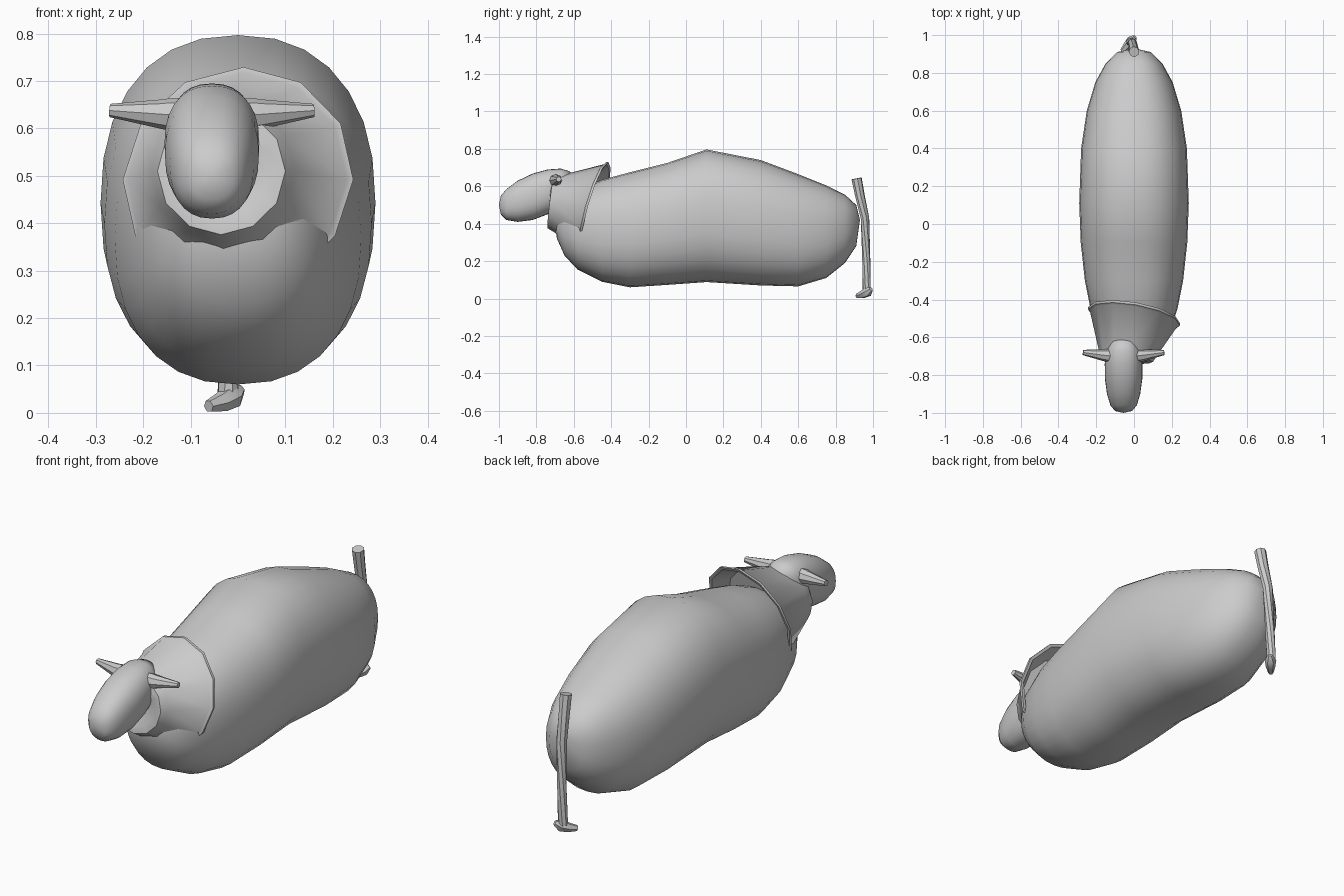
import bpy, bmesh
from math import cos, sin, pi, radians
from mathutils import Vector, Matrix

cube = bpy.data.objects.get("Cube")
if cube:
    bpy.data.objects.remove(cube)

grey = bpy.data.materials.new("plain grey")
grey.use_nodes = True
tone = (0.6, 0.6, 0.6, 1)
grey.diffuse_color = tone
grey.node_tree.nodes["Principled BSDF"].inputs["Base Color"].default_value = tone


def loft(name, rings, angle=40):
    """Skin a list of rings; a ring of one point closes the end to a tip."""
    bm = bmesh.new()
    loops = [[bm.verts.new(p) for p in ring] for ring in rings]
    for a, b in zip(loops, loops[1:]):
        n = max(len(a), len(b))
        for i in range(n):
            j = (i + 1) % n
            if len(a) == 1:
                bm.faces.new((a[0], b[i], b[j]))
            elif len(b) == 1:
                bm.faces.new((a[i], a[j], b[0]))
            else:
                bm.faces.new((a[i], a[j], b[j], b[i]))
    for end in (loops[0], loops[-1]):
        if len(end) > 2:
            bm.faces.new(end)
    bmesh.ops.recalc_face_normals(bm, faces=bm.faces)
    mesh = bpy.data.meshes.new(name)
    bm.to_mesh(mesh)
    bm.free()
    mesh.materials.append(grey)
    obj = bpy.data.objects.new(name, mesh)
    bpy.context.collection.objects.link(obj)
    bpy.ops.object.select_all(action="DESELECT")
    obj.select_set(True)
    bpy.context.view_layer.objects.active = obj
    bpy.ops.object.shade_smooth_by_angle(angle=radians(angle))
    return obj


def power(v, e):
    return abs(v) ** e * (1 if v >= 0 else -1)


def upright_rings(sections, x=0, sides=28, roundness=2.0):
    """Sections of (y, bottom, top, half width); zero width makes a tip."""
    rings = []
    e = 2 / roundness
    for y, low, high, w in sections:
        mid, h = (low + high) / 2, (high - low) / 2
        count = sides if w else 1
        turn = [2 * pi * i / sides for i in range(count)]
        rings.append([(x + w * power(cos(t), e) if w else x, y,
                       mid + h * power(sin(t), e)) for t in turn])
    return rings


def tube(name, path, radii, sides=8):
    """Tapered tube through the points of a path."""
    pts = [Vector(p) for p in path]
    rings = []
    for i, (p, r) in enumerate(zip(pts, radii)):
        way = pts[min(i + 1, len(pts) - 1)] - pts[max(i - 1, 0)]
        q = way.to_track_quat("Z", "Y")
        rings.append([p + q @ Vector((r * cos(2 * pi * k / sides),
                                      r * sin(2 * pi * k / sides), 0))
                      for k in range(sides)])
    return loft(name, rings)


# Long sagging body
loft("body", upright_rings([
    (-.70, .39, .39, 0), (-.69, .32, .46, .08), (-.65, .23, .53, .14),
    (-.58, .155, .58, .185), (-.45, .09, .635, .23), (-.3, .06, .675, .26),
    (-.1, .073, .725, .282), (.11, .088, .797, .29), (.4, .07, .74, .28),
    (.6, .065, .665, .25), (.75, .11, .605, .205), (.85, .19, .555, .15),
    (.91, .28, .5, .09), (.93, .42, .42, 0)], roundness=2.3), 60)

# Head, drooping towards the muzzle
loft("head", upright_rings([
    (-1, .5, .5, 0), (-.99, .45, .55, .045), (-.96, .42, .585, .07),
    (-.9, .41, .63, .088), (-.82, .42, .668, .099), (-.74, .45, .69, .1),
    (-.67, .49, .695, .09), (-.62, .55, .68, .06), (-.6, .62, .62, 0)],
    x=-.055, roundness=2.3), 60)

# Flared neck ending in a tilted, slightly turned lip
neck = []
for x, y, z, r, pitch, yaw in [
        (-.035, -.70, .51, .05, 5, 0), (-.035, -.73, .51, .10, 5, 0),
        (-.035, -.725, .51, .135, 7, -2), (-.032, -.69, .51, .152, 9, -4),
        (-.002, -.502, .492, .235, 16, -10), (0, -.495, .492, .247, 16, -10),
        (0, -.482, .492, .247, 16, -10), (0, -.485, .492, .232, 16, -10),
        (-.01, -.56, .5, .19, 14, -8)]:
    spin = Matrix.Rotation(radians(yaw), 3, "Z") @ Matrix.Rotation(radians(-pitch), 3, "X")
    neck.append([Vector((x, y, z)) + spin @ Vector((r * sin(pi * k / 6), 0, r * cos(pi * k / 6)))
                 for k in range(12)])
loft("neck", neck)

# Horns, one on each side of the head
for side, label in ((1, "left"), (-1, "right")):
    tube(label + "_horn",
         [(-.055 + side * d, y, z) for d, y, z in
          ((.06, -.7, .63), (.09, -.695, .63), (.1, -.695, .63), (.215, -.68, .638))],
         [.034, .034, .032, .014])

# Tail with a bent tuft at the ground
tube("tail", [(0, .912, .642), (-.003, .93, .55), (-.008, .957, .43),
              (-.015, .964, .2), (-.022, .966, .04)],
     [.028, .026, .024, .022, .022])
tube("tail_tuft", [(.005, .99, .05), (-.012, .972, .036),
                   (-.035, .945, .022), (-.062, .915, .014)],
     [.012, .027, .022, .013], 6)
